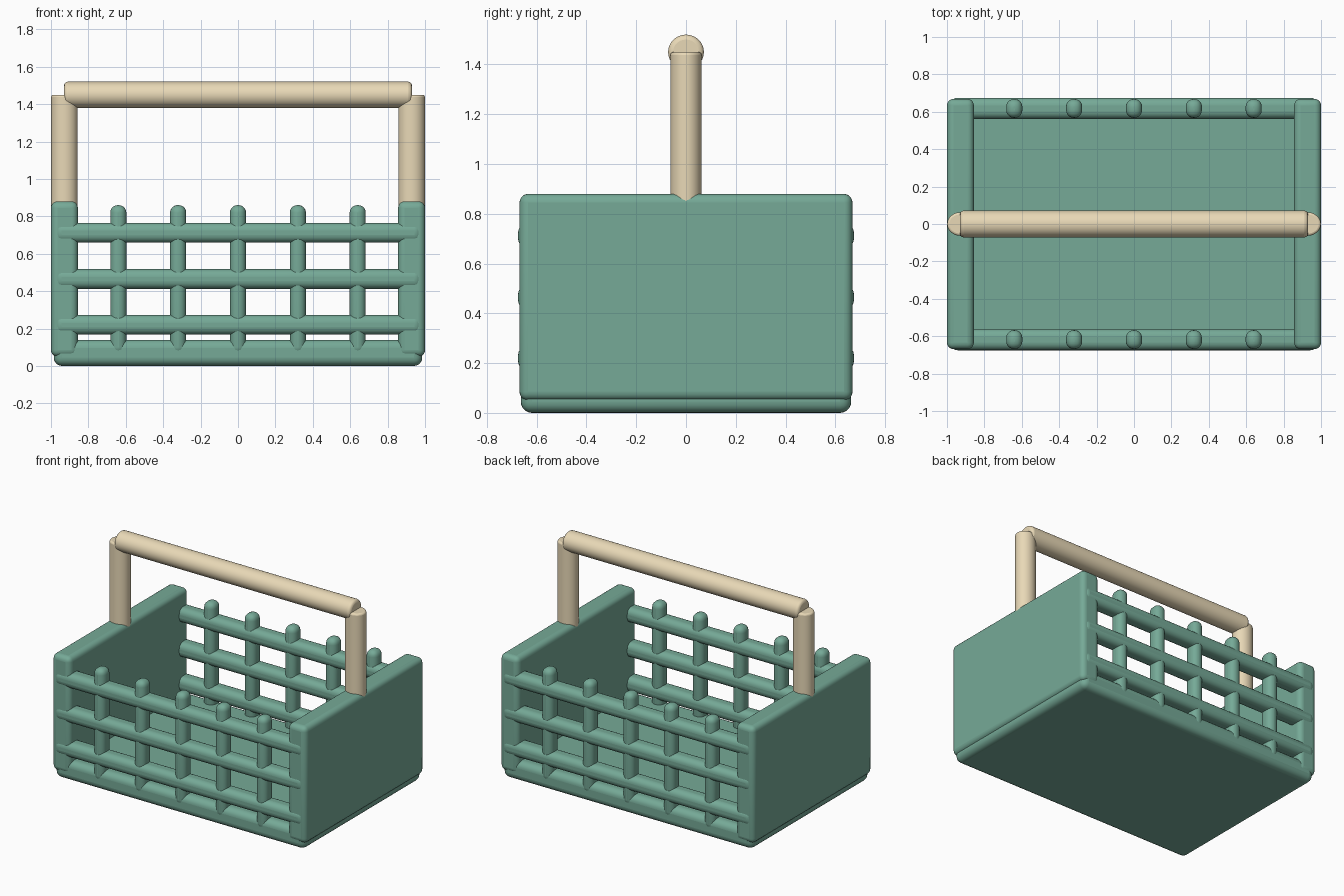
import bpy
from math import radians

if "Cube" in bpy.data.objects:
    bpy.data.objects.remove(bpy.data.objects["Cube"])


def material(name, color):
    m = bpy.data.materials.new(name)
    m.diffuse_color = (*color, 1)
    m.use_nodes = True
    m.node_tree.nodes["Principled BSDF"].inputs["Base Color"].default_value = m.diffuse_color
    return m


green = material("green_paint", (0.18, 0.40, 0.31))
tan = material("pale_wood", (0.81, 0.69, 0.47))


def finish(name, mat, bevel, segments):
    o = bpy.context.object
    o.name = name
    bpy.ops.object.transform_apply(location=False, rotation=True, scale=True)
    b = o.modifiers.new("round", 'BEVEL')
    b.width = bevel
    b.segments = segments
    b.limit_method = 'ANGLE'
    b.angle_limit = radians(40)
    o.data.materials.append(mat)
    bpy.ops.object.shade_smooth_by_angle(angle=radians(35))
    return o


def rounded_box(name, lo, hi, bevel):
    c = [(a + b) / 2 for a, b in zip(lo, hi)]
    bpy.ops.mesh.primitive_cube_add(size=1, location=c)
    bpy.context.object.scale = [b - a for a, b in zip(lo, hi)]
    return finish(name, green, bevel, 5)


def rod(name, loc, rx, ry, length, bevel, rot=(0, 0, 0)):
    bpy.ops.mesh.primitive_cylinder_add(vertices=32, radius=1, depth=1,
                                        location=loc, rotation=rot)
    bpy.context.object.scale = (rx, ry, length)
    return finish(name, tan, bevel, 3)


# Floor
rounded_box("base", (-0.985, -0.664, 0), (0.985, 0.664, 0.14), 0.045)

# Solid ends and handle uprights
for side, s in (("left", -1), ("right", 1)):
    x = 0.928 * s
    rounded_box(side + "_end_panel", (x - 0.072, -0.669, 0.05),
                (x + 0.072, 0.669, 0.88), 0.035)
    rod(side + "_handle_upright", (x, 0, 1.1), 0.071, 0.063, 0.7, 0.012)

# Lattice on front and back
for side, s in (("front", -1), ("back", 1)):
    y = 0.618 * s
    for i, z in enumerate((0.22, 0.465, 0.712)):
        rounded_box(f"{side}_rail_{i}", (-0.985, y - 0.057, z - 0.053),
                    (0.985, y + 0.057, z + 0.053), 0.042)
    for i in range(5):
        x = -0.64 + 0.32 * i
        rounded_box(f"{side}_stake_{i}", (x - 0.043, y - 0.05, 0.06),
                    (x + 0.043, y + 0.05, 0.86), 0.04)

# Handle bar
rod("handle_bar", (0, 0, 1.45), 0.07, 0.072, 1.86, 0.02, (0, radians(90), 0))
